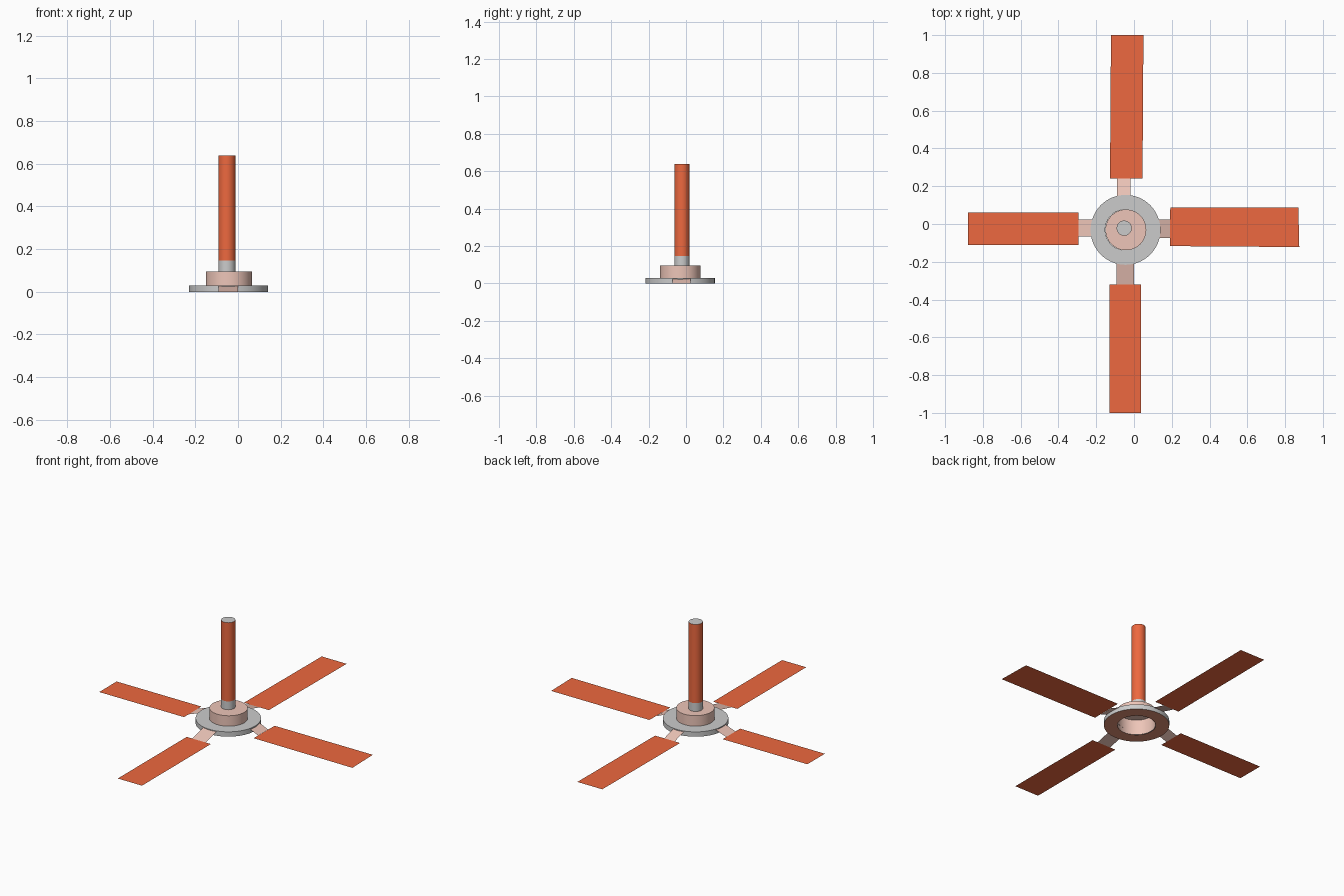
import bpy, bmesh, math

if "Cube" in bpy.data.objects:
    bpy.data.objects.remove(bpy.data.objects["Cube"])


def material(name, rgb):
    m = bpy.data.materials.new(name)
    m.diffuse_color = (*rgb, 1)
    m.use_nodes = True
    m.node_tree.nodes["Principled BSDF"].inputs["Base Color"].default_value = m.diffuse_color
    return m


ORANGE = material("orange", (0.85, 0.14, 0.05))
PINK = material("pale_pink", (0.85, 0.56, 0.48))
SALMON = material("salmon", (0.75, 0.28, 0.18))


def finish(name, bm, mats, smooth=False):
    mesh = bpy.data.meshes.new(name)
    bmesh.ops.recalc_face_normals(bm, faces=bm.faces) if smooth else None
    bm.to_mesh(mesh)
    bm.free()
    ob = bpy.data.objects.new(name, mesh)
    bpy.context.collection.objects.link(ob)
    for m in mats:
        mesh.materials.append(m)
    if smooth:
        bpy.ops.object.select_all(action='DESELECT')
        ob.select_set(True)
        bpy.context.view_layer.objects.active = ob
        bpy.ops.object.shade_smooth_by_angle(angle=math.radians(35))
    return ob


def turned(name, center, profile, slots, mats, sides=64):
    """Spin an (r, z) profile; slots gives each band's material index."""
    bm = bmesh.new()
    rings = []
    for r, z in profile:
        n = sides if r > 0 else 1
        rings.append([bm.verts.new((center[0] + r * math.cos(2 * math.pi * i / sides),
                                    center[1] + r * math.sin(2 * math.pi * i / sides), z))
                      for i in range(n)])
    for a, b, slot in zip(rings, rings[1:], slots):
        if len(b) == 1:      # flat cap
            bm.faces.new(a).material_index = slot
            bm.verts.remove(b[0])
            continue
        for i in range(sides):
            j = (i + 1) % sides
            bm.faces.new((a[i], a[j], b[j], b[i])).material_index = slot
    return finish(name, bm, mats, smooth=True)


def quad(name, corners, mat):
    bm = bmesh.new()
    bm.faces.new([bm.verts.new(c) for c in corners])
    bm.normal_update()
    if bm.faces[:][0].normal.z < 0:
        bmesh.ops.reverse_faces(bm, faces=bm.faces[:])
    return finish(name, bm, [mat])


# Hub: grey flange with coloured underside, and a hollow raised cup
turned("flange", (-0.045, -0.031),
       [(0.108, 0), (0.185, 0), (0.185, 0.03), (0.108, 0.03)],
       [1, 0, 0], [None, SALMON])
turned("hub_cup", (-0.043, -0.031),
       [(0.108, 0), (0.108, 0.095), (0, 0.095)], [0, 0], [PINK])

# Drop rod: grey collar and cap, orange sleeve
turned("drop_rod", (-0.052, -0.022),
       [(0.04, 0.095), (0.04, 0.147), (0.04, 0.638), (0, 0.638)],
       [0, 1, 0], [None, ORANGE])

# Flat blades, slightly irregular, as plan outlines
blades = {
    "back": [(-0.127, 0.24), (0.045, 0.24), (0.05, 1.0), (-0.122, 1.0)],
    "front": [(-0.13, -1.0), (0.037, -1.0), (0.037, -0.32), (-0.13, -0.32)],
    "right": [(0.19, -0.117), (0.875, -0.122), (0.87, 0.087), (0.192, 0.087)],
    "left": [(-0.88, -0.112), (-0.295, -0.112), (-0.295, 0.06), (-0.88, 0.06)],
}
for side, outline in blades.items():
    quad(side + "_blade", [(x, y, 0) for x, y in outline], ORANGE)

# Sloping blade arms: inner z is higher, outer end meets the blade
H = 0.027
quad("back_arm", [(-0.09, 0.145, H), (-0.018, 0.145, H),
                  (-0.018, 0.24, 0), (-0.09, 0.24, 0)], PINK)
quad("front_arm", [(-0.092, -0.32, 0), (0.0, -0.32, 0),
                   (0.0, -0.208, H), (-0.092, -0.208, H)], PINK)
quad("right_arm", [(0.128, -0.073, H), (0.19, -0.073, 0),
                   (0.19, 0.025, 0), (0.128, 0.025, H)], PINK)
quad("left_arm", [(-0.295, -0.067, 0), (-0.22, -0.067, H),
                  (-0.22, 0.025, H), (-0.295, 0.025, 0)], PINK)
